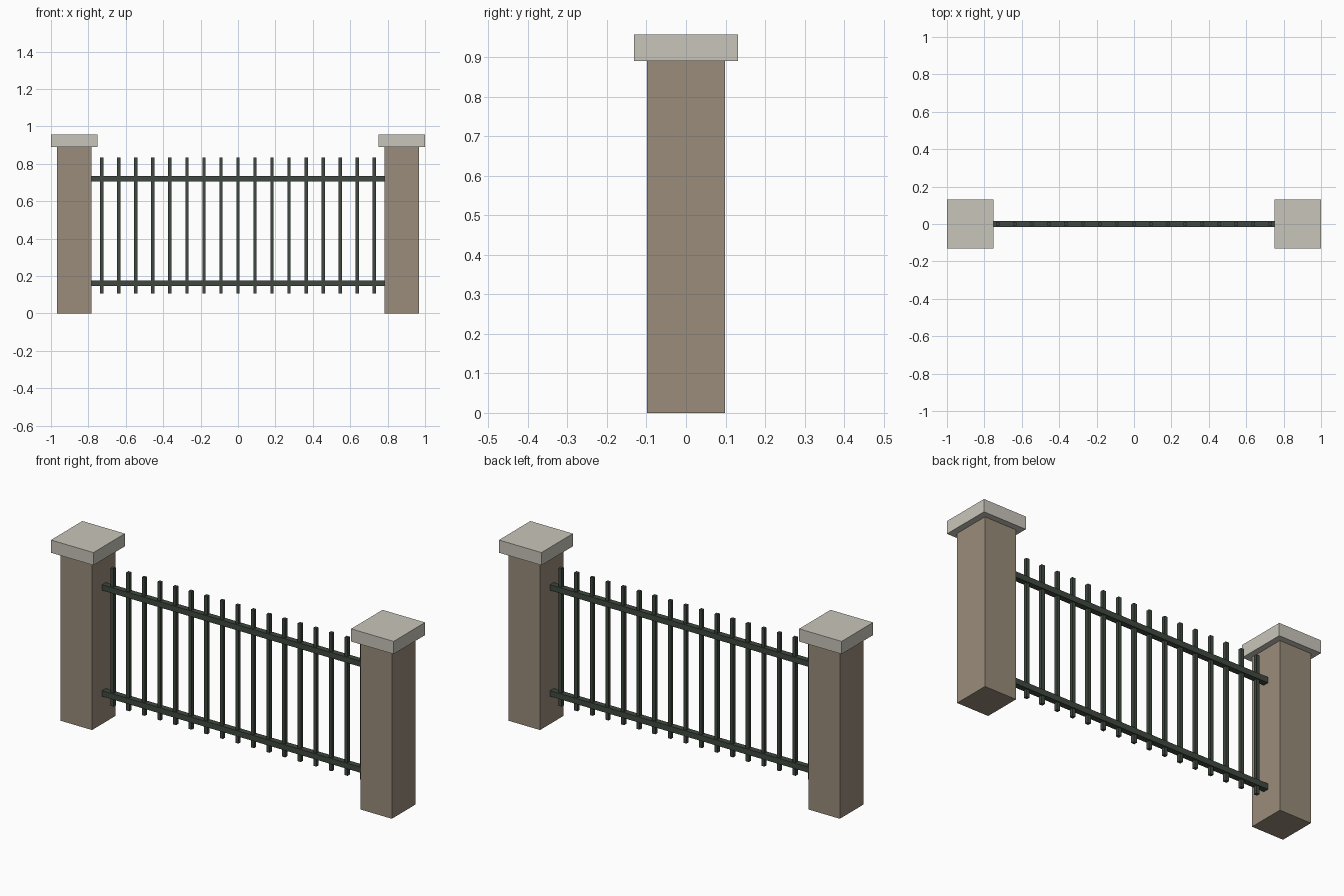
import bpy

cube = bpy.data.objects.get("Cube")
if cube:
    bpy.data.objects.remove(cube, do_unlink=True)


def material(name, rgb):
    m = bpy.data.materials.new(name)
    m.use_nodes = True
    colour = (*rgb, 1.0)
    m.diffuse_color = colour
    m.node_tree.nodes["Principled BSDF"].inputs["Base Color"].default_value = colour
    return m


stone = material("brown stone", (0.32, 0.262, 0.195))
cap_stone = material("pale cap stone", (0.58, 0.56, 0.49))
iron = material("dark green iron", (0.05, 0.064, 0.05))


def box(name, x, width, depth, bottom, top, mat):
    """Box centred on y = 0, spanning bottom to top."""
    bpy.ops.mesh.primitive_cube_add(size=1, location=(x, 0, (bottom + top) / 2))
    ob = bpy.context.object
    ob.name = name
    ob.scale = (width, depth, top - bottom)
    bpy.ops.object.transform_apply(location=False, rotation=False, scale=True)
    ob.data.materials.append(mat)
    return ob


# Stone pillars with overhanging caps
for side, sign in (("left", 1), ("right", -1)):
    box(f"{side}_pillar", sign * 0.875, 0.184, 0.197, 0, 0.89, stone)
    box(f"{side}_pillar_cap", sign * 0.876, 0.248, 0.262, 0.89, 0.957, cap_stone)

# Horizontal rails between the pillars
for name, z in (("lower_rail", 0.161), ("upper_rail", 0.72)):
    box(name, 0, 1.58, 0.03, z - 0.015, z + 0.015, iron)

# Evenly spaced upright bars
COUNT = 17
SPACING = 0.091
for i in range(COUNT):
    x = (i - (COUNT - 1) / 2) * SPACING
    box(f"picket_{i + 1}", x, 0.018, 0.018, 0.106, 0.834, iron)
